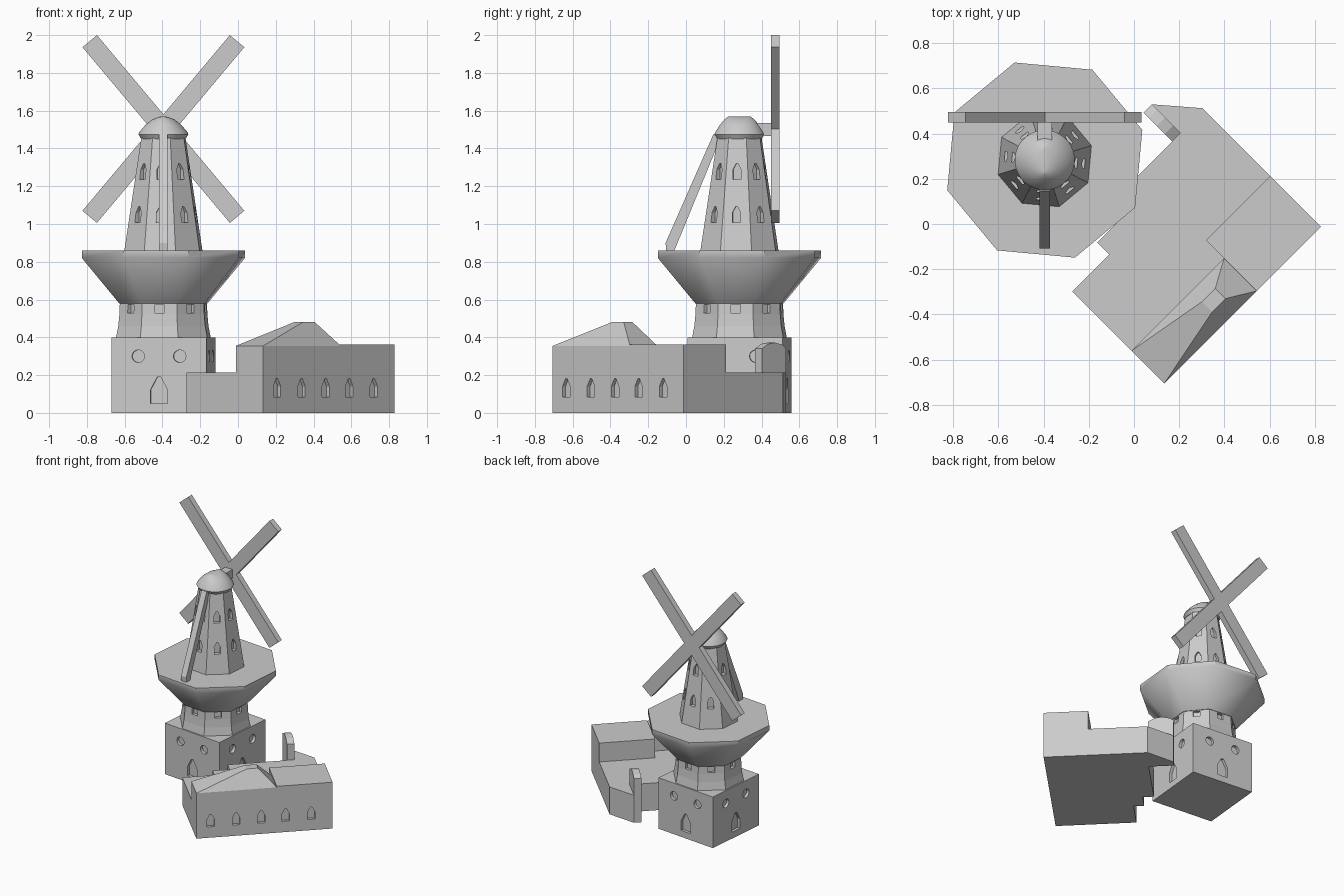
import bpy, bmesh
from math import sin, cos, pi, radians
from mathutils import Matrix

if "Cube" in bpy.data.objects:
    bpy.data.objects.remove(bpy.data.objects["Cube"])

CX, CY, TURN = -0.395, 0.283, radians(-5.3)
TOWER = Matrix.Translation((CX, CY, 0)) @ Matrix.Rotation(TURN, 4, 'Z')
HALL = Matrix.Rotation(radians(45), 4, 'Z')
APO = cos(pi / 8)


def add_loft(bm, rings, mat):
    # skin a stack of equal-length rings and close both ends
    vs = [[bm.verts.new(mat @ Matrix.Translation(p).translation) for p in r] for r in rings]
    n = len(vs[0])
    for a, b in zip(vs, vs[1:]):
        for i in range(n):
            j = (i + 1) % n
            bm.faces.new((a[i], a[j], b[j], b[i]))
    bm.faces.new(vs[0][::-1])
    bm.faces.new(vs[-1])


def finish(name, bm, smooth=None):
    bmesh.ops.recalc_face_normals(bm, faces=bm.faces)
    me = bpy.data.meshes.new(name)
    bm.to_mesh(me)
    bm.free()
    ob = bpy.data.objects.new(name, me)
    bpy.context.collection.objects.link(ob)
    bpy.ops.object.select_all(action='DESELECT')
    ob.select_set(True)
    bpy.context.view_layer.objects.active = ob
    if smooth:
        bpy.ops.object.shade_smooth_by_angle(angle=radians(smooth))
    return ob


def loft(name, rings, mat=Matrix(), smooth=None):
    bm = bmesh.new()
    add_loft(bm, rings, mat)
    return finish(name, bm, smooth)


def flat(pts, z0, z1):
    return [[(x, y, z) for x, y in pts] for z in (z0, z1)]


def rect(x0, x1, y0, y1):
    return [(x0, y0), (x1, y0), (x1, y1), (x0, y1)]


def ring(rx, ry, z, n=8):
    return [(rx * cos(2 * pi * (i + .5) / n), ry * sin(2 * pi * (i + .5) / n), z) for i in range(n)]


def arch(x, z0, z1, w):
    # pointed opening outline
    zs = z1 - 0.75 * w
    return [(x - w / 2, z0), (x + w / 2, z0), (x + w / 2, zs), (x + .1 * w, z1), (x - .1 * w, z1), (x - w / 2, zs)]


def disc(x, z, r, n=20):
    return [(x + r * cos(2 * pi * i / n), z + r * sin(2 * pi * i / n)) for i in range(n)]


def carve(target, openings, depth=0.022):
    # openings: (frame matrix, outline, wall distance); outward is the frame's -y
    bm = bmesh.new()
    for mat, pts, dist in openings:
        add_loft(bm, flat(pts, dist - depth, dist + 0.05), mat @ Matrix.Rotation(pi / 2, 4, 'X'))
    cutter = finish("opening_cutter", bm)
    cutter.hide_render = True
    mod = target.modifiers.new("openings", 'BOOLEAN')
    mod.operation = 'DIFFERENCE'
    mod.solver = 'EXACT'
    mod.object = cutter
    bpy.context.view_layer.objects.active = target
    bpy.ops.object.modifier_apply(modifier=mod.name)
    bpy.data.objects.remove(cutter)


def side(i, n):
    return TOWER @ Matrix.Rotation(2 * pi * i / n, 4, 'Z')


# Square base with doors and round windows
H = 0.253
base = loft("tower_base", flat(rect(-H, H, -H, H), 0, 0.4), TOWER)
carve(base, [(side(i, 4), o, H) for i in range(4)
             for o in (arch(0, 0.05, 0.19, 0.09), disc(-.11, .3, .033), disc(.11, .3, .033))])

# Flared octagonal neck
neck = loft("tower_neck", [ring(r, r, z) for r, z in ((.262, .4), (.25, .46), (.244, .52), (.241, .59))], TOWER)
carve(neck, [(side(i, 8), rect(-.025, .025, .53, .575), .243 * APO) for i in range(8)])

# Balcony
loft("balcony", [ring(r, r, z) for r, z in ((.245, .58), (.452, .82), (.452, .86))], TOWER, 40)

# Tapered octagonal tower with two rows of windows
body = loft("tower_body", [ring(.217, .217, .855), ring(.122, .122, 1.46)], TOWER)
carve(body, [(side(i, 8), arch(0, z, z + .085, .043), (.217 - .157 * (z + .04 - .855)) * APO)
             for i in range(8) for z in (1.008, 1.236)])

# Cap: round rim drawn up to a short ridge
loft("cap", [ring(rx, ry, z, 32) for rx, ry, z in (
    (.118, .118, 1.45), (.133, .133, 1.475), (.128, .128, 1.487),
    (.095, .104, 1.525), (.06, .08, 1.553), (.025, .062, 1.567), (.004, .055, 1.57))],
    Matrix.Translation((CX, CY, 0)), 40)

# Sail shaft and crossed sails
loft("sail_shaft", flat(rect(CX - .032, CX + .032, .33, .46), 1.465, 1.535))
for k, s in enumerate((-1, 1)):
    loft(f"sail_{k + 1}", flat(rect(-.05, .05, -.0225, .0225), -.607, .607),
         Matrix.Translation((CX, .4725, 1.503)) @ Matrix.Rotation(radians(40 * s), 4, 'Y'))

# Tail brace leaning from the balcony to the cap
brace = [(-.105, .858), (-.062, .858), (.185, 1.46), (.145, 1.475), (-.108, .9)]
loft("tail_brace", [[(x, y, z) for y, z in brace] for x in (CX - .023, CX + .023)])

# Main hall with steep lopsided hip roof
V0 = -.594
hall = loft("hall", [[(x, y, z) for x, y in rect(*r)] for r, z in (
    ((-.405, .175, V0, -.389), 0), ((-.405, .175, V0, -.389), .355),
    ((-.03, .053, -.52, -.456), .482))], HALL)
carve(hall, [(HALL, arch(u, .085, .182, .055), -V0) for u in (-.302, -.118, .063)])

# Flat-roofed annex
annex = loft("annex", flat(rect(.175, .577, V0, -.276), 0, .363), HALL)
carve(annex, [(HALL, arch(u, .085, .182, .055), -V0) for u in (.239, .423)])

# Low wing stepping around the tower
wing = [(-.405, -.389), (.175, -.389), (.175, -.276), (.577, -.276), (.577, .148), (.431, .318),
        (.431, .138), (-.05, .138), (-.05, .057), (-.173, .057), (-.173, -.018), (-.405, -.018)]
loft("low_wing", flat(wing, 0, .215), HALL)

# Upright end wall with rounded top
wall = [(.138, 0), (.318, 0), (.318, .345), (.285, .362), (.235, .372), (.185, .365), (.138, .34)]
loft("end_wall", [[(u, v, z) for v, z in wall] for u in (.378, .431)], HALL)
